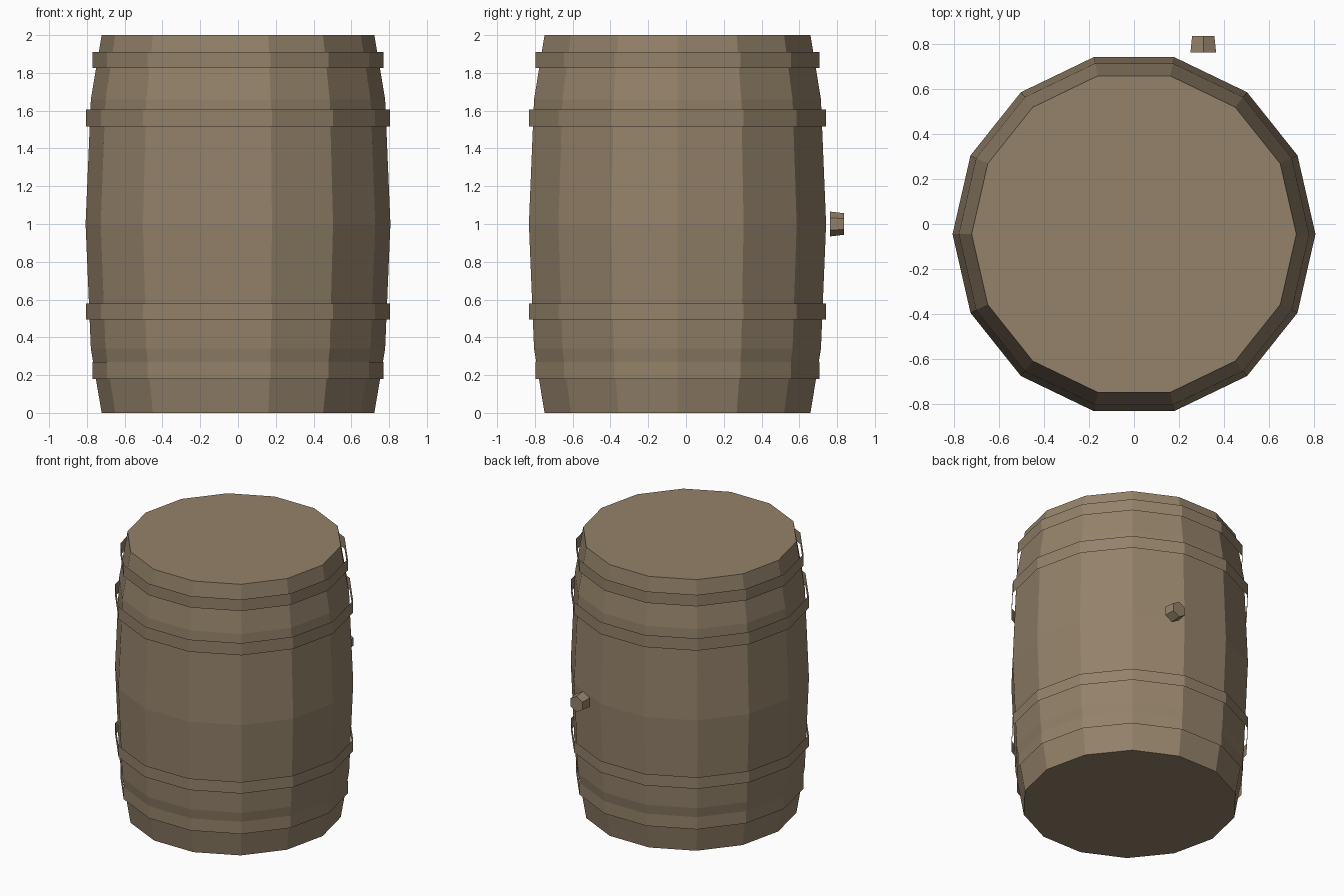
import bpy
import bmesh
import math

if "Cube" in bpy.data.objects:
    bpy.data.objects.remove(bpy.data.objects["Cube"], do_unlink=True)

SIDES = 14
CENTRE_Y = -0.045

wood = bpy.data.materials.new("weathered_wood")
wood.use_nodes = True
colour = (0.296, 0.223, 0.144, 1)
wood.diffuse_color = colour
wood.node_tree.nodes["Principled BSDF"].inputs["Base Color"].default_value = colour


def lathe(name, profile, sides, capped, location, phase=0):
    """Stack polygon rings (radius, height) and skin them with flat faces."""
    bm = bmesh.new()
    rings = []
    for radius, z in profile:
        angles = [phase + math.tau * i / sides for i in range(sides)]
        rings.append([bm.verts.new((radius * math.cos(a), radius * math.sin(a), z))
                      for a in angles])
    for low, high in zip(rings, rings[1:]):
        for i in range(sides):
            j = (i + 1) % sides
            bm.faces.new((low[i], low[j], high[j], high[i]))
    if capped:
        bm.faces.new(rings[0][::-1])
        bm.faces.new(rings[-1])
    mesh = bpy.data.meshes.new(name)
    bm.to_mesh(mesh)
    bm.free()
    mesh.materials.append(wood)
    obj = bpy.data.objects.new(name, mesh)
    obj.location = location
    bpy.context.collection.objects.link(obj)
    return obj


# Bulging body with flat lids
body = [(0.722, 0), (0.779, 0.34), (0.807, 1), (0.779, 1.66), (0.722, 2)]
lathe("barrel_body", body, SIDES, True, (0, CENTRE_Y, 0))

# Thin open hoops standing slightly off the staves
hoops = {
    "bottom_hoop": (0.77, 0.18, 0.27),
    "lower_hoop": (0.806, 0.495, 0.58),
    "upper_hoop": (0.806, 1.515, 1.605),
    "top_hoop": (0.77, 1.825, 1.91),
}
for name, (radius, low, high) in hoops.items():
    lathe(name, [(radius, low), (radius, high)], SIDES, False, (0, CENTRE_Y, 0))

# Tapered six-sided bung at the back
bung = lathe("bung", [(0.066, 0), (0.057, 0.075)], 6, True,
             (0.308, 0.762, 1), math.pi / 2)
bung.rotation_euler.x = -math.pi / 2
